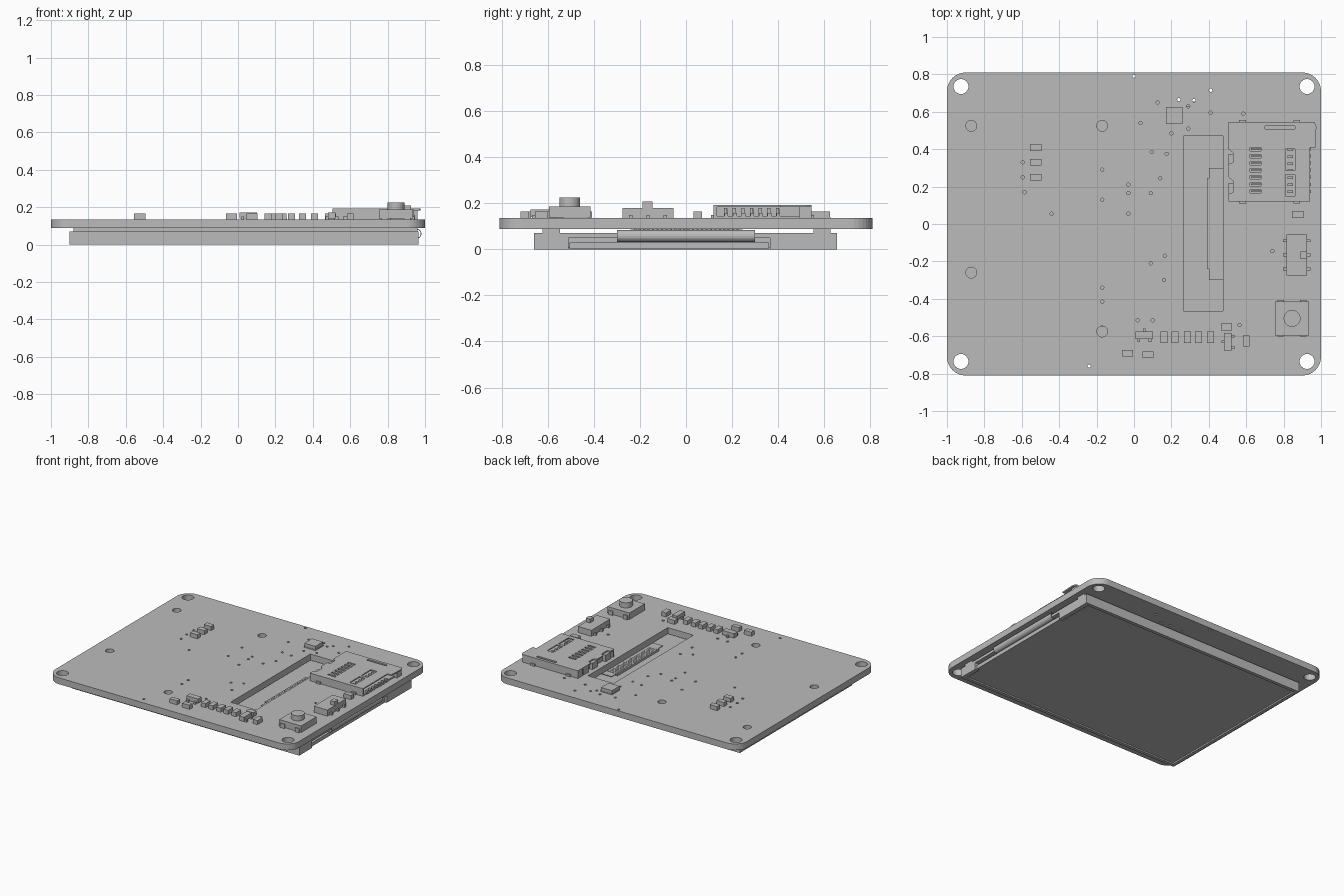
import bpy, math

cube = bpy.data.objects.get("Cube")
if cube:
    bpy.data.objects.remove(cube)

grey = bpy.data.materials.new("plain_grey")
grey.use_nodes = True
COLOUR = (0.5, 0.5, 0.5, 1)
grey.diffuse_color = COLOUR
grey.node_tree.nodes["Principled BSDF"].inputs["Base Color"].default_value = COLOUR


def circle(x, y, r, n=20):
    return [(x + r * math.cos(math.tau * i / n), y + r * math.sin(math.tau * i / n)) for i in range(n)]


def rect(x0, x1, y0, y1):
    return [(x0, y0), (x1, y0), (x1, y1), (x0, y1)]


def rounded(hx, hy, r, n=8):
    pts = []
    for k, (sx, sy) in enumerate([(1, 1), (-1, 1), (-1, -1), (1, -1)]):
        for i in range(n + 1):
            a = math.pi / 2 * (k + i / n)
            pts.append((sx * (hx - r) + r * math.cos(a), sy * (hy - r) + r * math.sin(a)))
    return pts


def plate(name, loops, z0, z1):
    """Extrude an outline, with any further loops cut out as holes."""
    curve = bpy.data.curves.new(name, "CURVE")
    curve.dimensions, curve.fill_mode = "2D", "BOTH"
    curve.extrude = (z1 - z0) / 2
    for loop in loops:
        s = curve.splines.new("POLY")
        s.points.add(len(loop) - 1)
        for p, (x, y) in zip(s.points, loop):
            p.co = (x, y, 0, 1)
        s.use_cyclic_u = True
    temp = bpy.data.objects.new(name + "_outline", curve)
    bpy.context.collection.objects.link(temp)
    bpy.context.view_layer.update()
    mesh = bpy.data.meshes.new_from_object(temp.evaluated_get(bpy.context.evaluated_depsgraph_get()))
    bpy.data.objects.remove(temp)
    mesh.materials.clear()
    mesh.materials.append(grey)
    for f in mesh.polygons:
        f.use_smooth = False
    ob = bpy.data.objects.new(name, mesh)
    ob.location.z = (z0 + z1) / 2
    bpy.context.collection.objects.link(ob)
    return ob


def box(name, x0, x1, y0, y1, z0, z1):
    return plate(name, [rect(x0, x1, y0, y1)], z0, z1)


def block(name, x, y, w, d, z0, z1):
    return box(name, x - w / 2, x + w / 2, y - d / 2, y + d / 2, z0, z1)


TOP = 0.135

# Circuit board with mounting holes, peg holes, cable slot and vias
vias = [(0, .79), (.24, .665), (.29, .63), (.32, .66), (.41, .715), (.41, .595), (.125, .65),
        (.035, .54), (.2, .485), (.29, .51), (.095, .385), (.175, .375), (.585, .59), (-.17, .29),
        (-.03, .21), (-.03, .165), (-.03, .055), (.09, .165), (.14, .245), (-.17, .13), (-.595, .33),
        (-.595, .25), (-.585, .17), (-.44, .055), (.09, -.21), (.165, -.17), (.16, -.3), (-.17, -.34),
        (-.17, -.415), (.02, -.515), (.1, -.515), (.565, -.54), (.74, -.145), (-.24, -.76)]
holes = [circle(sx * .925, sy * .735, .04, 32) for sx in (-1, 1) for sy in (-1, 1)]
holes += [circle(x, y, .029, 24) for x, y in [(-.87, .525), (-.17, .525), (-.87, -.26), (-.17, -.575)]]
holes += [circle(x, y, .009, 10) for x, y in vias]
plate("circuit_board", [rounded(1, .81, .1), rect(.265, .475, -.465, .47)] + holes, .088, TOP)

# Display module: back plate, open-sided rim, layered panel
box("display_back", -.9, .965, -.66, .655, .05, .07)
rim = [(.965, -.51), (.935, -.51), (.935, -.635), (-.875, -.635), (-.875, .63), (.935, .63), (.935, .365),
       (.965, .365), (.965, .655), (-.9, .655), (-.9, -.66), (.965, -.66)]
plate("display_rim", [rim], 0, .05)
box("display_panel", -.87, .925, -.63, .625, .006, .05)
box("display_glass", .925, .955, -.505, .36, .003, .03)
for y in (-.585, .59):
    block("mounting_tape", .04, y, 1.84, .075, .07, .088)

# Flex cable wrapping from the panel edge to its connector
path = [(.925, .036), (.955, .036)]
path += [(.955 + .022 * math.sin(a), .058 - .022 * math.cos(a)) for a in (math.pi * i / 10 for i in range(1, 10))]
path += [(.955, .08), (.4, .08)]
verts = [(x, y, z) for x, z in path for y in (-.3, .3)]
mesh = bpy.data.meshes.new("flex_cable")
mesh.from_pydata(verts, [], [(2 * i, 2 * i + 2, 2 * i + 3, 2 * i + 1) for i in range(len(path) - 1)])
mesh.materials.append(grey)
flex = bpy.data.objects.new("flex_cable", mesh)
bpy.context.collection.objects.link(flex)
flex.modifiers.new("thickness", "SOLIDIFY").thickness = .004
box("cable_end", .39, .475, -.24, .245, .07, .086)
for i in range(24):
    block("cable_contact", .43, -.22 + i * .0193, .06, .009, .086, .088)

# Small chip components
for y in (.41, .33, .25):
    block("upper_resistor", -.525, y, .06, .037, TOP, .165)
for x in (.16, .22, .285, .345, .41):
    block("row_capacitor", x, -.605, .037, .06, TOP, .165)
for x, y, w, d in [(.6, -.625, .037, .06), (.495, -.55, .06, .037), (-.035, -.69, .06, .035),
                   (.075, -.7, .06, .035), (.875, .05, .06, .037)]:
    block("chip_part", x, y, w, d, TOP, .165)
block("square_chip", .215, .58, .09, .09, TOP + .004, .165)
block("square_chip_pad", .215, .58, .094, .094, TOP, TOP + .006)

# Three-legged transistors
block("transistor_wide", .055, -.595, .095, .042, .14, .172)
for x, y in [(.025, -.622), (.085, -.622), (.055, -.568)]:
    block("transistor_leg", x, y, .015, .02, TOP, .15)
block("transistor_tall", .502, -.63, .04, .092, .14, .172)
for x, y in [(.527, -.6), (.527, -.66), (.477, -.63)]:
    block("transistor_leg", x, y, .02, .015, TOP, .15)

# Slide switch
block("switch_body", .87, -.165, .11, .22, TOP, .18)
block("switch_slider", .907, -.167, .035, .042, .18, .208)
for x in (.808, .932):
    for y in (-.24, -.165, -.09):
        block("switch_leg", x, y, .022, .015, TOP, .15)

# Push button
block("button_body", .845, -.505, .18, .18, TOP + .004, .187)
plate("button_cap", [circle(.845, -.505, .045, 32)], .187, .225)
for x in (.785, .905):
    for y in (-.595, -.415):
        block("button_leg", x, y, .035, .015, TOP, .165)

# Memory card socket: floor, walls and pierced lid
lid = [(.505, .12), (.94, .12), (.94, .41), (.97, .41), (.975, .52), (.965, .545), (.505, .545), (.505, .4),
       (.53, .38), (.53, .33), (.505, .32), (.505, .25), (.53, .23), (.53, .17), (.505, .16)]
slots = [rect(.62, .68, y, y + .02) for y in (.165 + i * .0375 for i in range(7))]
slots += [rect(.81, .86, .15, .265), rect(.81, .86, .285, .4), rect(.7, .86, .507, .525)]
plate("socket_lid", [lid] + slots, .183, .192)
box("socket_floor", .53, .94, .125, .54, TOP, .145)
box("socket_back_wall", .53, .56, .125, .54, .145, .183)
box("socket_front_wall", .505, .94, .12, .135, TOP, .183)
box("socket_rear_wall", .505, .96, .49, .545, TOP, .183)
for y in (.2, .355, .46):
    box("socket_back_tab", .505, .53, y - .04, y + .02, TOP, .183)
for i in range(7):
    y = .175 + i * .0375
    box("socket_contact", .625, .70, y - .005, y + .005, .145, .178)
    box("socket_pin", .82, .85, y - .01, y + .004, .145, .18)
    box("socket_lead", .925, .945, y - .008, y + .008, TOP, .158)
for x in (.58, .87):
    for y in (.115, .55):
        block("socket_foot", x, y, .035, .012, TOP, .15)
